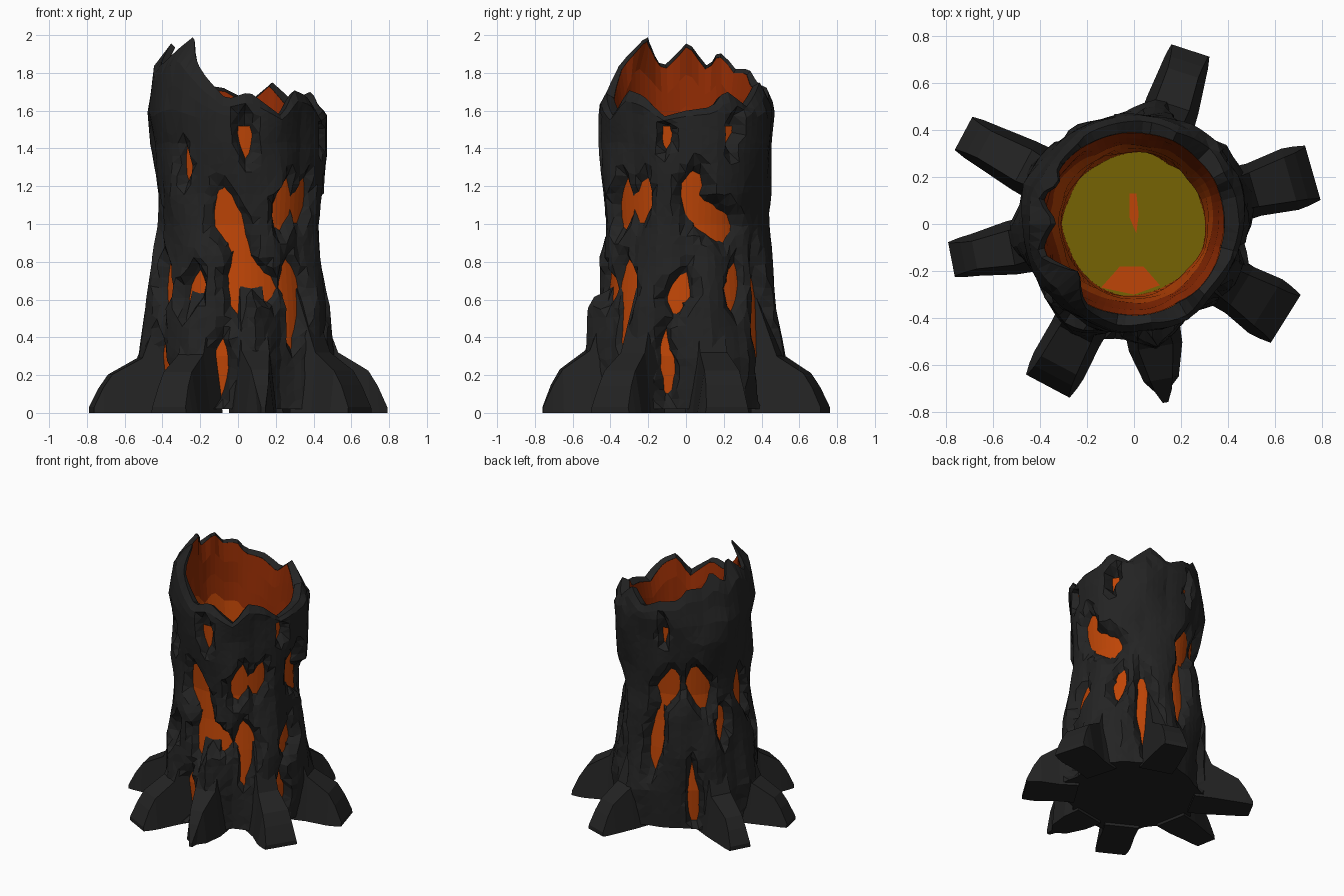
import bpy, bmesh, math, random
from mathutils import Vector

if "Cube" in bpy.data.objects:
    bpy.data.objects.remove(bpy.data.objects["Cube"])

random.seed(7)
N = 72          # segments around the trunk


def material(name, rgb):
    m = bpy.data.materials.new(name)
    m.diffuse_color = (*rgb, 1)
    m.use_nodes = True
    m.node_tree.nodes["Principled BSDF"].inputs["Base Color"].default_value = m.diffuse_color
    return m


CHAR = material("charcoal", (0.017, 0.017, 0.017))
ORANGE = material("glowing orange", (0.52, 0.060, 0.002))
EMBER = material("ember red", (0.28, 0.024, 0.001))
YELLOW = material("dull yellow", (0.18, 0.125, 0.001))


def interp(table, x):
    for (x0, y0), (x1, y1) in zip(table, table[1:]):
        if x <= x1:
            return y0 + (y1 - y0) * max(0, (x - x0) / (x1 - x0))
    return table[-1][1]


def finish(name, bm, mats, recalc=True):
    if recalc:
        bmesh.ops.recalc_face_normals(bm, faces=bm.faces)
    me = bpy.data.meshes.new(name)
    bm.to_mesh(me)
    bm.free()
    for m in mats:
        me.materials.append(m)
    ob = bpy.data.objects.new(name, me)
    bpy.context.collection.objects.link(ob)
    return ob


def polar(a, r, z):
    return Vector((r * math.cos(a), r * math.sin(a), z))


def bridge(bm, lo, hi):
    return [bm.faces.new((lo[i], lo[(i + 1) % N], hi[(i + 1) % N], hi[i])) for i in range(N)]


# Trunk profile, jagged rim height by angle, inner wall profile
PROFILE = [(0, .455), (.3, .475), (.6, .455), (.8, .435), (1.0, .425), (1.25, .445), (1.6, .462), (1.85, .43), (2, .33)]
RIM = [(0, 1.60), (18, 1.62), (28, 1.71), (45, 1.62), (65, 1.75), (82, 1.65), (100, 1.72), (118, 1.74), (126, 1.82),
       (140, 1.82), (152, 1.92), (164, 1.83), (178, 1.97), (197, 1.83), (210, 1.93), (222, 2.0), (246, 1.78),
       (262, 1.66), (270, 1.68), (278, 1.70), (301, 1.57), (314, 1.71), (328, 1.68), (345, 1.57), (360, 1.60)]
INNER = [(0, .30), (.8, .30), (1.2, .325), (1.6, .37), (1.85, .38), (2, .29)]

# Roots: angle, reach, half width at tip, shoulder height
ROOTS = [(72, .775, .085, .30), (16, .79, .12, .32), (-32, .76, .12, .32), (-80, .77, .012, .33),
         (-118, .78, .105, .31), (191, .79, .075, .29), (152, .82, .08, .29)]

# Cracks: angle, height, half angle, half height
CRACKS = [(-47, .67, 6, .11), (-34, 1.12, 5, .09), (-14, 1.48, 2, .09), (4, 1.18, 6, .09),
          (20, 1.02, 13, .09), (-5, .63, 6, .09), (-14, .25, 3, .16), (36, .66, 4, .1),
          (60, .42, 5, .28), (32, 1.5, 2, .08), (-97, 1.01, 8, .14), (-54, 1.09, 6, .11),
          (-85, 1.48, 3, .12), (-88, .73, 6, .18), (-73, .69, 8, .08), (-48, .53, 3, .13),
          (-150, .67, 5, .12), (-122, .65, 5, .1), (-150, .2, 5, .16), (-104, .2, 5, .15),
          (-130, 1.32, 2, .08), (107, 1.05, 8, .12), (138, 1.06, 8, .13), (96, .68, 5, .2),
          (190, .96, 6, .12), (161, .78, 3, .12), (132, .25, 3, .2), (105, 1.5, 2, .08)]

# Coarse bark bumps give broad facets
BA, BZ = 18, 8
BUMP = [[random.uniform(-.025, .045) for _ in range(BA)] for _ in range(BZ)]


def bump(deg, z):
    u, v = deg / 360 * BA, min(z / 2, .99) * (BZ - 1)
    i, j = int(u), int(v)
    fu, fv = u - i, v - j
    row = [BUMP[k][i % BA] * (1 - fu) + BUMP[k][(i + 1) % BA] * fu for k in (j, j + 1)]
    return (row[0] * (1 - fv) + row[1] * fv) * (.4 if z > 1.6 else 1)


def buttress(deg, z):
    near = min(abs((deg - r[0] + 180) % 360 - 180) for r in ROOTS)
    return .07 * max(0, 1 - near / 20) * max(0, 1 - z / .95)


def crack_amount(deg, z):
    best = 0
    for n, (ca, cz, ha, hz) in enumerate(CRACKS):
        v = (z - cz) / hz
        slant = (.45 if n % 2 else -.45) * v * ha
        u = ((deg - ca - slant + 180) % 360 - 180) / (ha + 1)
        e = abs(u) ** 1.2 + abs(v) ** 1.2          # pointed oval
        best = max(best, min(1, max(0, (2.3 - e) / 1.3)))
    return best


ANG = [i * 360 / N for i in range(N)]
LEVELS = [.02 + 1.46 * j / 27 for j in range(28)]


def height(deg, j):
    if j < 28:
        return LEVELS[j]
    return 1.48 + (interp(RIM, deg) - 1.48) * (j - 27) / 4


# Charred bark shell with cracks pressed in below the glowing core
bm = bmesh.new()
rings = []
for j in range(32):
    ring = []
    for d in ANG:
        z = height(d, j) + (random.uniform(-.012, .012) if 0 < j < 28 else 0)
        base = interp(PROFILE, z)
        c = crack_amount(d, z) if 0 < j < 30 else 0
        r = (base + bump(d, z) + buttress(d, z)) * (1 - c) + (base - .075) * c
        if j == 31:
            r -= .02
        jd = random.uniform(-1, 1) if j < 28 else 0
        ring.append(bm.verts.new(polar(math.radians(d + jd), r, z)))
    rings.append(ring)
for lo, hi in zip(rings, rings[1:]):
    bridge(bm, lo, hi)
lip = [bm.verts.new(polar(math.radians(d), interp(INNER, interp(RIM, d)) + .015, interp(RIM, d) - .02)) for d in ANG]
bridge(bm, rings[-1], lip)
bm.faces.new(rings[0])
bmesh.ops.triangulate(bm, faces=[f for f in bm.faces if len(f.verts) == 4])
finish("bark_shell", bm, [CHAR])

# Glowing core just under the bark
bm = bmesh.new()
core = [[bm.verts.new(polar(math.radians(d), interp(PROFILE, z) - .045, z)) for d in ANG]
        for z in (.05, .3, .6, .8, 1.0, 1.25, 1.52)]
for lo, hi in zip(core, core[1:]):
    bridge(bm, lo, hi)
finish("glowing_core", bm, [ORANGE])

# Hollow inner wall: ember red near the rim, orange deeper down
FLOOR = .12
bm = bmesh.new()
wall = []
for t in (0, .4, .6, .75, .83, .92, 1):
    ring = []
    for d in ANG:
        z = FLOOR + (interp(RIM, d) - .02 - FLOOR) * t
        r = interp(INNER, z) + (.015 if t == 1 else bump(d, z) * .4)
        ring.append(bm.verts.new(polar(math.radians(d), r, z)))
    wall.append(ring)
for n, (lo, hi) in enumerate(zip(wall, wall[1:])):
    for f in bridge(bm, lo, hi):
        f.material_index = 1 if n >= 3 else 0
        f.normal_flip()
finish("hollow_wall", bm, [ORANGE, EMBER], False)

# Yellow floor of the hollow with two orange flecks
bm = bmesh.new()
bm.faces.new([bm.verts.new(polar(i * math.tau / 14, .335, FLOOR + .01)) for i in range(14)])
for pts in ([(-.02, .13), (-.02, .03), (.01, -.04), (.02, .04), (.01, .13)],
            [(-.14, -.27), (-.06, -.18), (.04, -.18), (.11, -.26), (0, -.30)]):
    f = bm.faces.new([bm.verts.new((x, y, FLOOR + .016)) for x, y in pts])
    f.material_index = 1
for f in bm.faces:
    f.normal_update()
    if f.normal.z < 0:
        f.normal_flip()
finish("hollow_floor", bm, [YELLOW, ORANGE], False)


# Flared roots
def root(n, deg, reach, tip, top):
    bm = bmesh.new()
    a = math.radians(deg)
    out, side = polar(a, 1, 0), polar(a + math.pi / 2, 1, 0)
    mid = max(tip, .06)
    secs = [(.40, .06, .12, top + .34), (.53, .075, .115, top), (reach - .1, mid * .8, mid + .015, top * .7),
            (reach - .05, mid * .6 if tip < .05 else tip * .85, tip + .01, top * .45), (reach, tip * .95, tip, .03)]
    prev = None
    for r, wt, wb, h in secs:
        ring = [bm.verts.new(out * r + side * s * w + Vector((0, 0, z)))
                for s, w, z in ((-1, wb, 0), (-1, wt, h), (1, wt, h), (1, wb, 0))]
        if prev:
            for i in range(4):
                bm.faces.new((prev[i], prev[(i + 1) % 4], ring[(i + 1) % 4], ring[i]))
        else:
            bm.faces.new(ring)
        prev = ring
    bm.faces.new(prev)
    finish(f"root_{n}", bm, [CHAR])


for n, spec in enumerate(ROOTS):
    root(n + 1, *spec)
